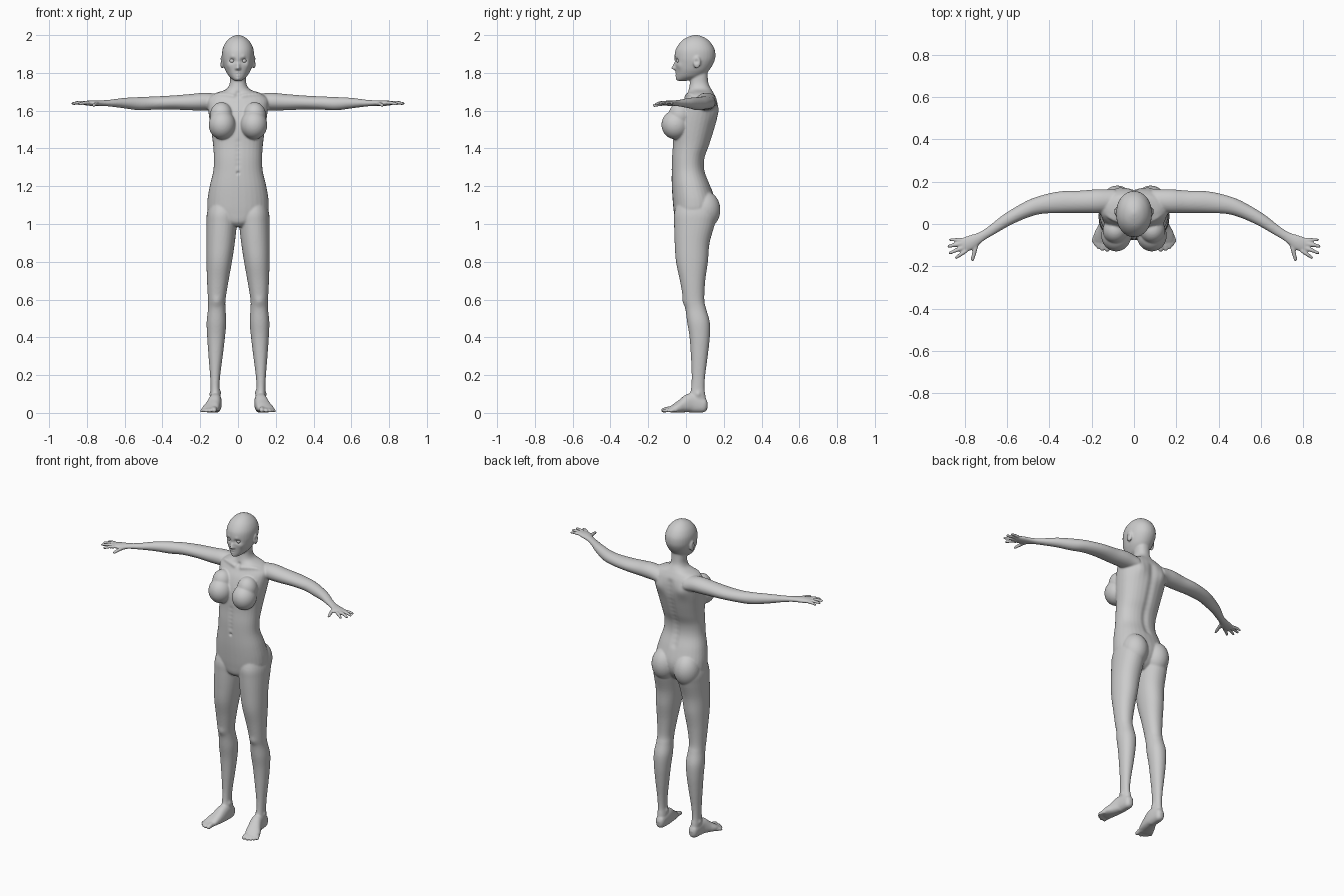
import bpy, bmesh
from math import cos, sin, tau, exp
from mathutils import Vector, Matrix, kdtree

bm = bmesh.new()
UP = Vector((0, 0, 1))


def spline(rows, n=5):
    """Catmull-Rom through rows of numbers."""
    out = []
    for i in range(len(rows) - 1):
        a, b, c, d = (rows[max(i - 1, 0)], rows[i], rows[i + 1],
                      rows[min(i + 2, len(rows) - 1)])
        for k in range(n):
            t = k / n
            out.append([q + .5 * t * (r - p + t * (2 * p - 5 * q + 4 * r - s
                        + t * (3 * (q - r) + s - p)))
                        for p, q, r, s in zip(a, b, c, d)])
    return out + [list(rows[-1])]


def skin(rings, power=2.0, seg=32):
    """Skin rings given as (centre, half axis u, half axis v)."""
    def se(v):
        return (abs(v) ** (2 / power)) * (1 if v >= 0 else -1)
    loops = []
    for c, u, v in rings:
        loops.append([bm.verts.new(c + u * se(cos(tau * i / seg)) + v * se(sin(tau * i / seg)))
                      for i in range(seg)])
    for a, b in zip(loops, loops[1:]):
        for i in range(seg):
            j = (i + 1) % seg
            bm.faces.new((a[i], a[j], b[j], b[i]))
    bm.faces.new(loops[0][::-1])
    bm.faces.new(loops[-1])


def stack(rows, power=2.0, s=1):
    """Upright form from rows (z, x min, x max, y front, y back)."""
    skin([(Vector((s * (a + b) / 2, (f + k) / 2, z)), Vector(((b - a) / 2, 0, 0)),
           Vector((0, (k - f) / 2, 0))) for z, a, b, f, k in spline(rows)], power)


def limb(rows, s=1, power=2.0):
    """Lying form from rows (x, y, z, half width, half height)."""
    pts = spline(rows)
    rings = []
    for i, (x, y, z, w, h) in enumerate(pts):
        t = Vector(pts[min(i + 1, len(pts) - 1)][:3]) - Vector(pts[max(i - 1, 0)][:3])
        t.x *= s
        u = t.cross(UP).normalized()
        rings.append((Vector((s * x, y, z)), u * w, u.cross(t).normalized() * h))
    skin(rings, power)


def blob(c, r, s=1):
    m = Matrix.Translation((s * c[0], c[1], c[2])) @ Matrix.Diagonal((*r, 1))
    bmesh.ops.create_uvsphere(bm, u_segments=32, v_segments=20, radius=1, matrix=m)


def digit(a, b, r, s):
    """Finger or toe with a rounded tip."""
    a, b = Vector(a), Vector(b)
    m = a.lerp(b, .5) + Vector((0, 0, .003))
    limb([(*a, r * 1.1, r * 1.1), (*m, r, r), (*b, r * .85, r * .85)], s)
    blob(b, (r * .85,) * 3, s)


# torso and neck
stack([(z, -w, w, f, k) for z, w, f, k in (
    (.985, .04, -.03, .09), (1.01, .10, -.055, .12), (1.06, .155, -.064, .15),
    (1.12, .162, -.07, .155), (1.20, .15, -.075, .13), (1.28, .131, -.076, .10),
    (1.35, .128, -.075, .10), (1.42, .132, -.07, .125), (1.50, .143, -.068, .15),
    (1.56, .152, -.058, .165), (1.62, .16, -.035, .168), (1.66, .16, -.01, .162),
    (1.69, .125, .005, .148), (1.712, .065, .014, .135), (1.74, .045, .02, .12),
    (1.78, .042, .024, .115), (1.82, .042, .03, .115))], 2.25)

# head
stack([(z, -w, w, f, k) for z, w, f, k in (
    (1.757, .014, -.042, -.005), (1.765, .028, -.05, .04), (1.78, .046, -.052, .085),
    (1.80, .060, -.053, .11), (1.82, .070, -.055, .127), (1.85, .079, -.058, .145),
    (1.88, .084, -.061, .155), (1.92, .083, -.056, .153), (1.955, .070, -.036, .135),
    (1.98, .049, -.01, .11), (1.994, .027, .02, .083), (2.001, .006, .045, .058))], 2.1)

fingers = [((.818, -.074, 1.64), (.868, -.074, 1.636), .0085),
           ((.813, -.092, 1.641), (.876, -.105, 1.638), .0095),
           ((.805, -.110, 1.641), (.871, -.137, 1.638), .0095),
           ((.793, -.126, 1.641), (.840, -.158, 1.634), .0095),
           ((.742, -.085, 1.637), (.764, -.168, 1.628), .0105)]
toes = [((.126, -.07, .018), (.126, -.119, .014), .0155),
        ((.146, -.07, .017), (.150, -.119, .011), .0115),
        ((.160, -.07, .016), (.168, -.110, .011), .0110),
        ((.171, -.06, .015), (.182, -.097, .010), .0105),
        ((.178, -.05, .014), (.193, -.080, .010), .0105)]

for s in (-1, 1):
    # leg
    stack([(1.13, .02, .145, -.04, .14), (1.06, .004, .164, -.062, .165),
           (1.0, .006, .167, -.063, .153), (.9, .017, .167, -.06, .125),
           (.8, .032, .167, -.053, .116), (.7, .050, .164, -.032, .102),
           (.6, .066, .159, -.014, .097), (.55, .066, .159, -.003, .107),
           (.48, .062, .166, .006, .126), (.4, .069, .163, .019, .126),
           (.3, .081, .156, .026, .115), (.2, .094, .148, .030, .102),
           (.13, .098, .145, .027, .098), (.08, .092, .146, .015, .105),
           (.04, .094, .145, .01, .105)], 2.15, s)
    # foot and toes
    limb([(.117, .114, .035, .012, .018), (.117, .10, .037, .026, .035),
          (.118, .07, .045, .030, .045), (.12, .025, .052, .034, .052),
          (.131, -.02, .037, .040, .036), (.144, -.055, .025, .045, .024),
          (.152, -.085, .017, .038, .014)], s, 2.4)
    for t in toes:
        digit(*t, s)
    # buttock and breast
    blob((.079, .098, 1.075), (.078, .084, .10), s)
    blob((.084, -.055, 1.525), (.071, .075, .077), s)
    blob((.088, -.03, 1.575), (.06, .062, .07), s)
    # shoulder, arm and palm
    limb([(.09, .11, 1.643, .05, .042), (.17, .108, 1.648, .056, .047),
          (.25, .105, 1.645, .053, .043), (.35, .103, 1.643, .051, .037),
          (.45, .088, 1.64, .042, .035), (.52, .062, 1.637, .036, .035),
          (.60, .02, 1.64, .030, .028), (.67, -.027, 1.64, .024, .019),
          (.72, -.058, 1.64, .023, .015), (.775, -.088, 1.64, .034, .015),
          (.812, -.102, 1.64, .034, .011)], s)
    for f in fingers:
        digit(*f, s)
    # ear
    blob((.084, .058, 1.857), (.011, .020, .034), s)

bmesh.ops.recalc_face_normals(bm, faces=bm.faces)
mesh = bpy.data.meshes.new("body")
bm.to_mesh(mesh)
bm.free()
body = bpy.data.objects.new("body", mesh)
bpy.context.collection.objects.link(body)

# fuse all parts into one skin
rm = body.modifiers.new("fuse", 'REMESH')
rm.mode = 'VOXEL'
rm.voxel_size = .005
sm = body.modifiers.new("soften", 'SMOOTH')
sm.factor = .5
sm.iterations = 7
bpy.context.view_layer.update()
fused = bpy.data.meshes.new_from_object(body.evaluated_get(bpy.context.evaluated_depsgraph_get()))
body.modifiers.clear()
body.data = fused

tree = kdtree.KDTree(len(fused.vertices))
for v in fused.vertices:
    tree.insert(v.co, v.index)
tree.balance()


def push(c, r, d, both=False):
    """Soft brush: move the skin near c by d."""
    for s in ((1, -1) if both else (1,)):
        dv = Vector((s * d[0], d[1], d[2]))
        for co, i, dist in tree.find_range((s * c[0], c[1], c[2]), r * 2.5):
            fused.vertices[i].co += dv * exp(-(dist / r) ** 2)


# face: nose, eye sockets, brow, cheeks, lips, chin
push((0, -.057, 1.826), .011, (0, -.022, 0))
push((0, -.059, 1.843), .010, (0, -.010, 0))
push((.010, -.055, 1.822), .006, (0, -.005, 0), True)
push((.024, -.058, 1.865), .012, (0, .008, 0), True)
push((.038, -.052, 1.865), .013, (0, .009, 0), True)
push((.030, -.056, 1.885), .011, (0, -.003, 0), True)
push((.048, -.035, 1.838), .018, (.003, -.003, 0), True)
for x in (0, .008):
    push((x, -.055, 1.800), .0055, (0, -.004, 0), x > 0)
    push((x, -.055, 1.787), .0055, (0, -.004, 0), x > 0)
push((0, -.054, 1.794), .004, (0, .005, 0))
push((0, -.05, 1.770), .012, (0, -.004, 0))
# ear hollow
push((.095, .055, 1.86), .011, (-.007, 0, 0), True)
# collarbones and throat notch
for i in range(7):
    push((.025 + .018 * i, .0 + .006 * i, 1.677 + .002 * i), .012, (0, -.005, .003), True)
push((0, .005, 1.69), .014, (0, .008, 0))
# spine groove and shoulder blades
for i in range(15):
    z = 1.22 + .03 * i
    y = .10 + .07 * min(max((z - 1.35) / .2, 0), 1) if z > 1.3 else .10 + .03 * (1.3 - z) / .1
    push((0, y, z), .02, (0, -.006, 0))
push((.085, .16, 1.60), .045, (0, .013, 0), True)
# navel, belly line, kneecaps, ankles
push((0, -.077, 1.27), .008, (0, .009, 0))
for i in range(6):
    push((0, -.075, 1.31 + .025 * i), .013, (0, .003, 0))
push((.112, -.012, .59), .025, (0, -.006, 0), True)
push((.148, .065, .10), .014, (.006, 0, 0), True)
push((.095, .055, .11), .014, (-.006, 0, 0), True)

# eyes
for s, side in ((-1, "right"), (1, "left")):
    bpy.ops.mesh.primitive_uv_sphere_add(segments=24, ring_count=16, radius=.0135,
                                         location=(s * .031, -.0365, 1.864))
    bpy.context.object.name = side + "_eye"
    bpy.ops.object.shade_smooth()

for p in fused.polygons:
    p.use_smooth = True
fused.update()
